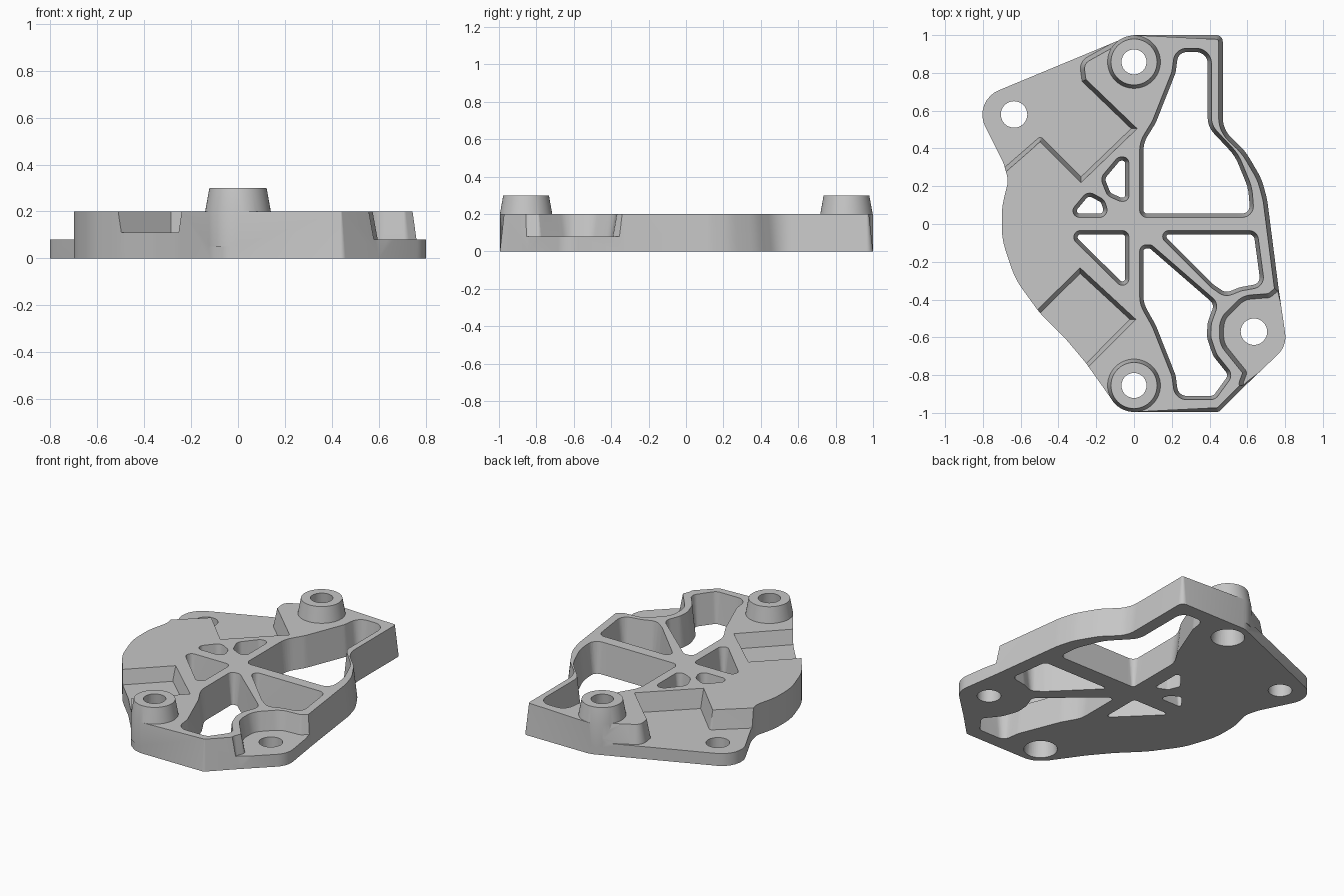
import bpy, bmesh, math
from mathutils import Vector

if "Cube" in bpy.data.objects:
    bpy.data.objects.remove(bpy.data.objects["Cube"])

grey = bpy.data.materials.new("plain_grey")
grey.diffuse_color = (0.57, 0.57, 0.57, 1)
grey.use_nodes = True
grey.node_tree.nodes["Principled BSDF"].inputs["Base Color"].default_value = grey.diffuse_color


def rounded(corners, seg=8):
    """Fillet every (x, y, radius) corner and return a counter-clockwise outline."""
    out, n = [], len(corners)
    for i, (x, y, r) in enumerate(corners):
        p = Vector((x, y))
        a = Vector(corners[i - 1][:2]) - p
        b = Vector(corners[(i + 1) % n][:2]) - p
        half = (math.pi - a.angle(b)) / 2
        t = min(r * math.tan(half), 0.45 * a.length, 0.45 * b.length)
        if t < 0.004:
            out.append(p)
            continue
        p0, p2, w = p + a.normalized() * t, p + b.normalized() * t, math.cos(half)
        steps = max(2, min(seg, int(half * 12) + 2))
        for k in range(steps + 1):
            u = k / steps
            c0, c1, c2 = (1 - u) ** 2, 2 * u * (1 - u) * w, u * u
            out.append((p0 * c0 + p * c1 + p2 * c2) / (c0 + c1 + c2))
    area = sum(out[i - 1].x * out[i].y - out[i - 1].y * out[i].x for i in range(len(out)))
    return out if area > 0 else out[::-1]


def offset(pts, d):
    """Move an outline outward by d (a number or a rule per point)."""
    res, n = [], len(pts)
    for i, p in enumerate(pts):
        e1, e2 = (p - pts[i - 1]).normalized(), (pts[(i + 1) % n] - p).normalized()
        n1, n2 = Vector((e1.y, -e1.x)), Vector((e2.y, -e2.x))
        m = (n1 + n2).normalized()
        k = d(p) if callable(d) else d
        res.append(p + m * k / max(m.dot(n1), 0.5))
    return res


def loft(name, rings):
    """Closed triangulated solid through stacked rings of (outline, z)."""
    bm = bmesh.new()
    loops = [[bm.verts.new((p.x, p.y, z)) for p in pts] for pts, z in rings]
    n = len(loops[0])
    for lo, hi in zip(loops, loops[1:]):
        for i in range(n):
            j = (i + 1) % n
            bm.faces.new((lo[i], lo[j], hi[j], hi[i]))
    bm.faces.new(loops[0][::-1])
    bm.faces.new(loops[-1])
    bmesh.ops.triangulate(bm, faces=bm.faces[:])
    bmesh.ops.recalc_face_normals(bm, faces=bm.faces[:])
    me = bpy.data.meshes.new(name)
    bm.to_mesh(me)
    bm.free()
    me.materials.append(grey)
    ob = bpy.data.objects.new(name, me)
    bpy.context.collection.objects.link(ob)
    return ob


def circle(x, y, r, n=48):
    return [Vector((x + r * math.cos(2 * math.pi * i / n),
                    y + r * math.sin(2 * math.pi * i / n))) for i in range(n)]


def volume(me):
    bm = bmesh.new()
    bm.from_mesh(me)
    v = bm.calc_volume(signed=True)
    bm.free()
    return v


def combine(target, tool, op):
    """Apply a boolean, taking the first solver that gives a sound volume."""
    before = volume(target.data)
    for solver in ('MANIFOLD', 'EXACT', 'FLOAT'):
        m = target.modifiers.new(op, 'BOOLEAN')
        m.operation, m.object, m.solver = op, tool, solver
        dg = bpy.context.evaluated_depsgraph_get()
        dg.update()
        me = bpy.data.meshes.new_from_object(target.evaluated_get(dg))
        target.modifiers.clear()
        ratio = volume(me) / before
        if (0.6 < ratio < 0.99999) if op == 'DIFFERENCE' else (1.00001 < ratio < 1.4):
            target.data = me
            break
    bpy.data.objects.remove(tool)


# Body slab: outer walls on the +x half lean inward, the rest is upright
outline = rounded([
    (0, 1, 0), (.47, 1, .035), (.47, .50, .15), (.59, .385, .3), (.675, .24, .3),
    (.705, .13, .3), (.764, -.33, 0), (.81, -.645, .13), (.60, -.845, 0), (.45, -.995, .03),
    (0, -.995, 0), (-.05, -.985, .1), (-.11, -.94, .1), (-.255, -.735, .5), (-.36, -.61, .5),
    (-.50, -.47, .4), (-.63, -.29, .4), (-.70, -.08, .4), (-.70, .09, .4),
    (-.665, .23, .12), (-.69, .32, .1), (-.855, .65, .14), (-.03, .993, .1)])


def wall_lean(p):
    return -.022 if p.x > .01 and not (p.x > .61 and p.y < -.4) else 0


body = loft("bracket_plate", [(outline, 0), (offset(outline, wall_lean), .2)])

# Recesses: low corner flanges and the slot; floor outline and floor height
recesses = [
    ([(-.275, .755, 0), (-.015, .505, 0), (-.28, .25, 0), (-.495, .465, .02),
      (-.69, .295, 0), (-1, .02, 0), (-1, 1.2, 0), (.02, 1.2, 0), (-.04, 1.0, 0),
      (-.29, .86, .08)], .08),
    ([(-.285, -.262, 0), (-.022, -.505, 0), (-.25, -.735, 0), (-.45, -.93, 0),
      (-.75, -.72, 0)], .11),
    ([(1, -.34, 0), (.78, -.34, .02), (.72, -.39, .04), (.585, -.40, .10), (.475, -.51, .10),
      (.475, -.63, .10), (.60, -.785, .03), (.575, -.85, .03), (.68, -1.0, 0), (1, -1, 0)], .08)]
for corners, z in recesses:
    pts = rounded(corners)
    slope = .022 / (.2 - z)
    combine(body, loft("recess_cutter", [(pts, z), (offset(pts, slope * (.25 - z)), .25)]),
            'DIFFERENCE')

# Bosses standing on the plate
for y in (.858, -.855):
    combine(body, loft("boss", [(circle(0, y, .14), .05), (circle(0, y, .14), .2),
                                (circle(0, y, .122), .3)]), 'UNION')

# Tapered openings between the ribs, wider at the top
openings = [
    [(.05, .055, .02), (.615, .055, .04), (.605, .19, .25), (.535, .36, .25), (.39, .515, .12),
     (.39, .91, .06), (.235, .91, .05), (.22, .80, .1), (.115, .535, .2), (.05, .43, .15)],
    [(.155, -.055, .012), (.635, -.055, .03), (.67, -.315, .04), (.56, -.335, .1),
     (.485, -.365, .05), (.42, -.32, .08)],
    [(.05, -.13, .02), (.085, -.13, .02), (.425, -.425, .04), (.39, -.52, .12),
     (.385, -.60, .12), (.42, -.70, .12), (.50, -.80, .03), (.42, -.91, .03),
     (.235, -.91, .05), (.22, -.80, .1), (.115, -.535, .2), (.05, -.42, .15)],
    [(-.32, -.055, .015), (-.047, -.055, .015), (-.047, -.325, .015)],
    [(-.047, .335, .015), (-.075, .335, .02), (-.155, .24, .03), (-.125, .165, .03),
     (-.07, .14, .03), (-.047, .14, .015)],
    [(-.32, .055, .015), (-.24, .15, .025), (-.175, .115, .03), (-.155, .055, .02)]]
for corners in openings:
    pts = rounded(corners)
    combine(body, loft("opening_cutter", [(offset(pts, -.002), -.02), (offset(pts, .0225), .225)]),
            'DIFFERENCE')

# Screw holes: tapered through the bosses, straight through the flanges
for x, y, r0, r1 in ((0, .858, .1, .065), (0, -.855, .1, .065),
                     (-.635, .58, .07, .07), (.635, -.57, .07, .07)):
    combine(body, loft("hole_cutter", [(circle(x, y, r0), -.01), (circle(x, y, r1), .31)]),
            'DIFFERENCE')

bpy.context.view_layer.objects.active = body
body.select_set(True)
bpy.ops.object.shade_smooth_by_angle(angle=math.radians(25))
